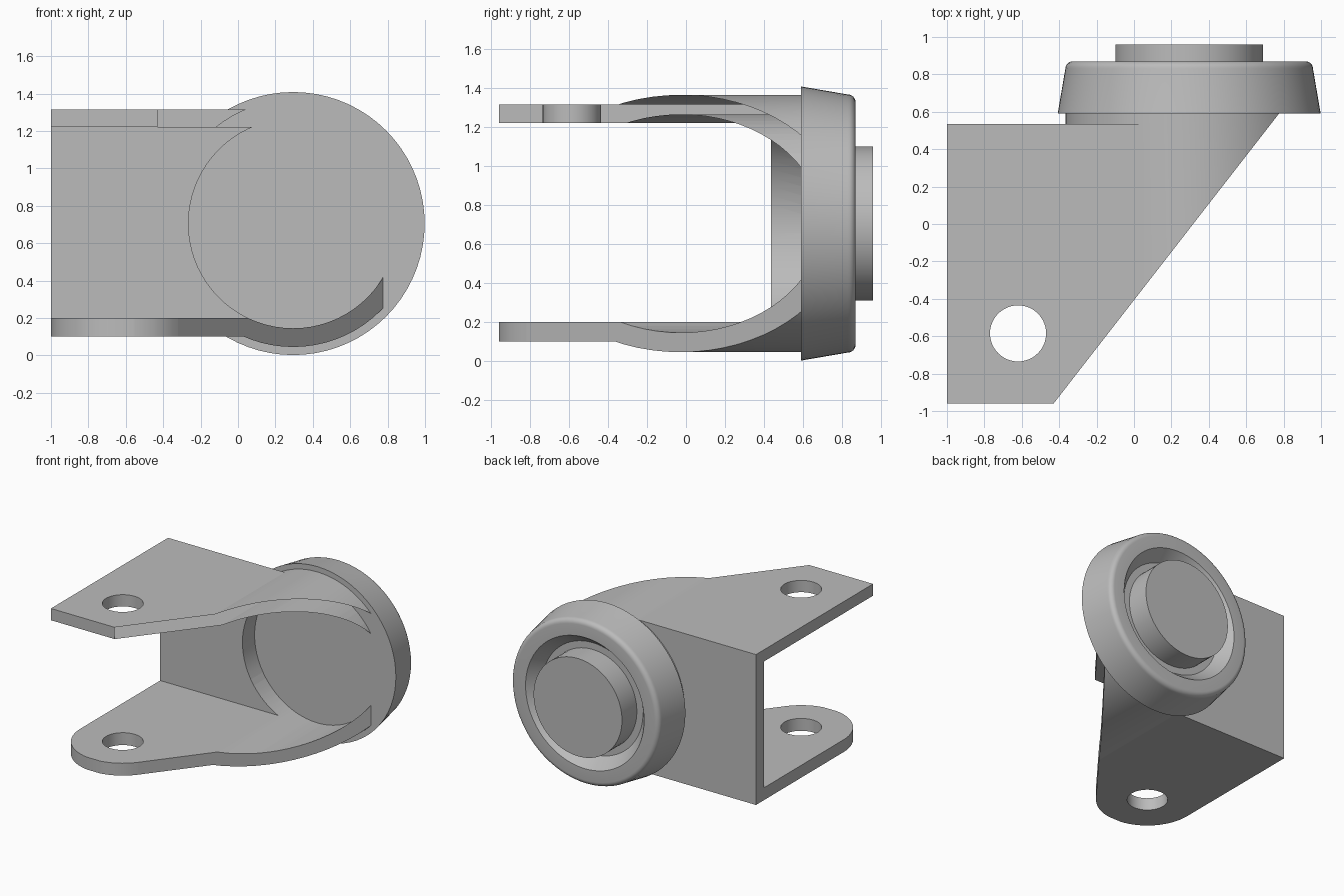
import bpy, bmesh
from math import pi, sin, cos, atan2
from mathutils import Vector, Matrix

cube = bpy.data.objects.get("Cube")
if cube:
    bpy.data.objects.remove(cube, do_unlink=True)

grey = bpy.data.materials.new("plain grey")
grey.use_nodes = True
COLOUR = (0.5, 0.5, 0.5, 1)
grey.diffuse_color = COLOUR
grey.node_tree.nodes["Principled BSDF"].inputs["Base Color"].default_value = COLOUR

CX, CZ = 0.295, 0.705          # axis of the round socket, along y
SIDES = 72


def finish(name, bm):
    bmesh.ops.recalc_face_normals(bm, faces=bm.faces[:])
    mesh = bpy.data.meshes.new(name)
    bm.to_mesh(mesh)
    bm.free()
    mesh.materials.append(grey)
    obj = bpy.data.objects.new(name, mesh)
    bpy.context.collection.objects.link(obj)
    return obj


def prism(name, points, z0, z1):
    bm = bmesh.new()
    face = bm.faces.new([bm.verts.new((x, y, z0)) for x, y in points])
    new = bmesh.ops.extrude_face_region(bm, geom=[face])["geom"]
    bmesh.ops.translate(bm, vec=(0, 0, z1 - z0),
                        verts=[v for v in new if isinstance(v, bmesh.types.BMVert)])
    return finish(name, bm)


def box(name, x0, x1, y0, y1, z0, z1):
    return prism(name, [(x0, y0), (x1, y0), (x1, y1), (x0, y1)], z0, z1)


def lathe(name, profile):
    """Revolve (radius, y) points about the socket axis."""
    bm = bmesh.new()
    verts = [bm.verts.new((CX + r, y, CZ)) for r, y in profile]
    edges = [bm.edges.new(pair) for pair in zip(verts, verts[1:])]
    bmesh.ops.spin(bm, geom=verts + edges, cent=(CX, 0, CZ), axis=(0, 1, 0),
                   angle=2 * pi, steps=SIDES)
    bmesh.ops.remove_doubles(bm, verts=bm.verts[:], dist=1e-4)
    return finish(name, bm)


def cylinder(name, radius, y0, y1):
    return lathe(name, [(0, y0), (radius, y0), (radius, y1), (0, y1)])


def combine(target, other, operation):
    mod = target.modifiers.new("bool", 'BOOLEAN')
    mod.operation, mod.object, mod.solver = operation, other, 'EXACT'
    bpy.context.view_layer.update()
    graph = bpy.context.evaluated_depsgraph_get()
    result = bpy.data.meshes.new_from_object(target.evaluated_get(graph))
    target.modifiers.clear()
    target.data = result
    bpy.data.objects.remove(other, do_unlink=True)


def smooth(obj, angle):
    bpy.ops.object.select_all(action='DESELECT')
    obj.select_set(True)
    bpy.context.view_layer.objects.active = obj
    bpy.ops.object.shade_smooth_by_angle(angle=angle)


# Bracket: block joined to a round sleeve, then hollowed out
bracket = box("bracket", -1, CX, -0.96, 0.535, 0.1, 1.315)
combine(bracket, cylinder("sleeve", 0.66, -0.96, 0.59), 'UNION')
combine(bracket, box("inside", -2, CX, -2, 0.435, 0.2, 1.22), 'DIFFERENCE')
combine(bracket, cylinder("bore", 0.56, -2, 0.8), 'DIFFERENCE')

# Slanted side cut through both plates and the sleeve
tip, slope = Vector((-0.43, -0.96)), Vector((1.205, 1.55))
wedge = [tip - slope * 0.3, Vector((2, -1.5)), Vector((2, 1)), tip + slope * 1.2]
combine(bracket, prism("slant", wedge, -1, 3), 'DIFFERENCE')

# Pin hole through both plates
HX, HY = -0.62, -0.585
hole = [(HX + 0.15 * cos(2 * pi * i / 48), HY + 0.15 * sin(2 * pi * i / 48))
        for i in range(48)]
combine(bracket, prism("pin_hole", hole, -1, 3), 'DIFFERENCE')

# Rounded end of the lower plate, tangent to the slanted side
end = atan2(-slope.x, slope.y) + 2 * pi
arc = [(HX + 0.38 * cos(a), HY + 0.38 * sin(a))
       for a in [pi + (end - pi) * i / 24 for i in range(25)]]
combine(bracket, prism("round_end", arc + [(-0.3, -1.2), (-1.2, -1.2), (-1.2, HY)],
                       -1, 0.6), 'DIFFERENCE')
smooth(bracket, 0.35)

# Tapered cap with a rounded rim and a sloped recess
rim = [(0.622 + 0.04 * cos(a), 0.83 + 0.04 * sin(a))
       for a in [pi / 2 * i / 6 for i in range(7)]]
cap = lathe("cap", [(0, 0.59), (0.703, 0.59)] + rim +
            [(0.53, 0.87), (0.45, 0.77), (0, 0.77)])
smooth(cap, 0.5)

# Central knob standing in the recess
smooth(cylinder("knob", 0.395, 0.765, 0.96), 0.5)
